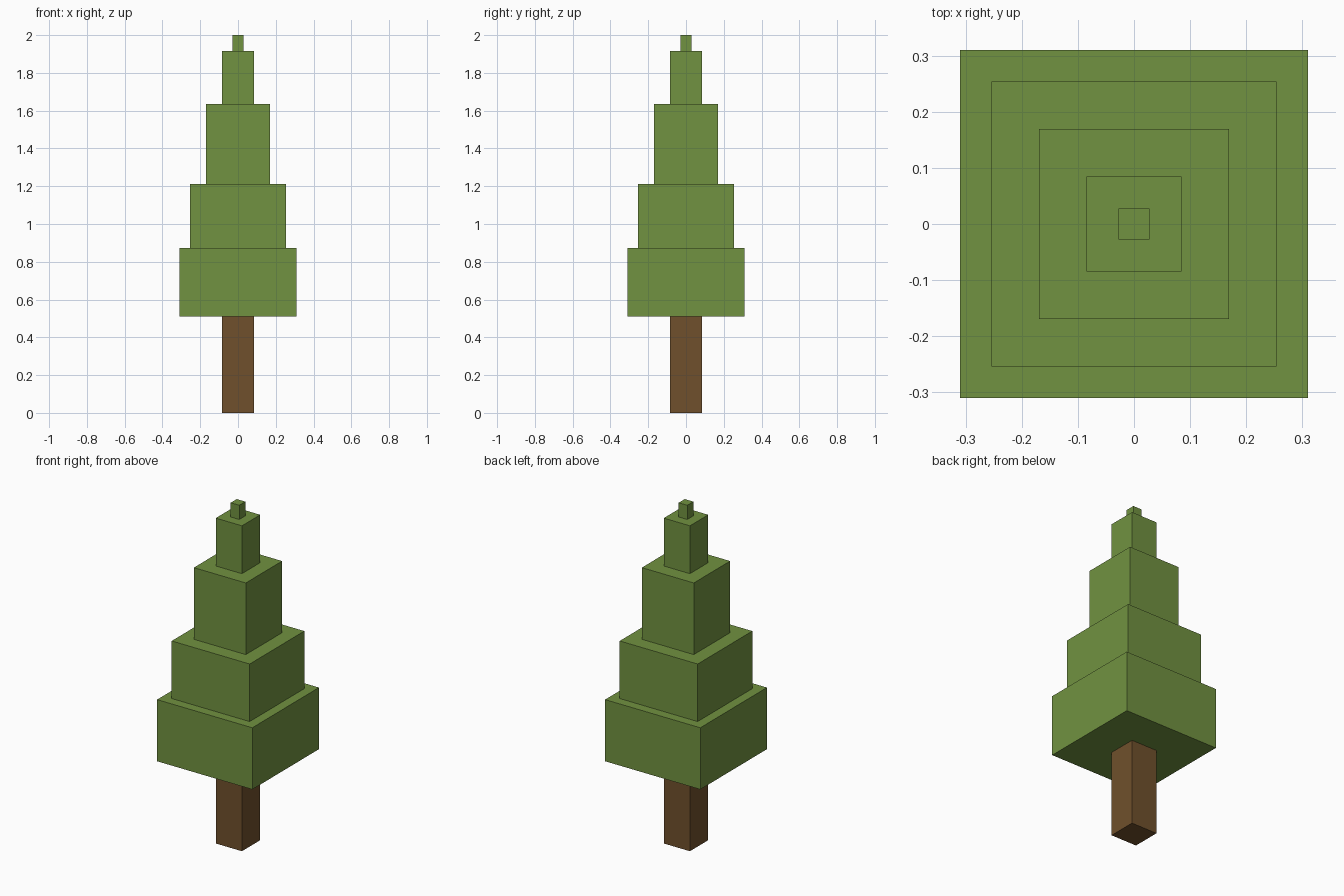
import bpy
import bmesh
from mathutils import Matrix

default_cube = bpy.data.objects.get("Cube")
if default_cube:
    bpy.data.objects.remove(default_cube, do_unlink=True)


def make_material(name, rgb):
    mat = bpy.data.materials.new(name)
    mat.use_nodes = True
    color = (*rgb, 1.0)
    mat.diffuse_color = color
    mat.node_tree.nodes["Principled BSDF"].inputs["Base Color"].default_value = color
    return mat


def make_block(name, half_width, bottom, top, mat):
    """Square block centred on the trunk axis, spanning bottom to top."""
    bm = bmesh.new()
    size = (2 * half_width, 2 * half_width, top - bottom)
    bmesh.ops.create_cube(bm, size=1, matrix=Matrix.Diagonal((*size, 1)))
    mesh = bpy.data.meshes.new(name)
    bm.to_mesh(mesh)
    bm.free()
    mesh.materials.append(mat)
    obj = bpy.data.objects.new(name, mesh)
    obj.location.z = (bottom + top) / 2
    bpy.context.collection.objects.link(obj)
    return obj


leaf_green = make_material("leaf_green", (0.165, 0.287, 0.052))
bark_brown = make_material("bark_brown", (0.162, 0.081, 0.025))

# Trunk
base = 0.51
make_block("trunk", 0.085, 0, base, bark_brown)

# Foliage tiers, stacked upwards: name, half width, top height
tiers = [
    ("bottom_foliage", 0.31, 0.873),
    ("lower_foliage", 0.254, 1.212),
    ("middle_foliage", 0.169, 1.634),
    ("upper_foliage", 0.085, 1.916),
    ("tree_tip", 0.028, 2.0),
]
for name, half_width, top in tiers:
    make_block(name, half_width, base, top, leaf_green)
    base = top
